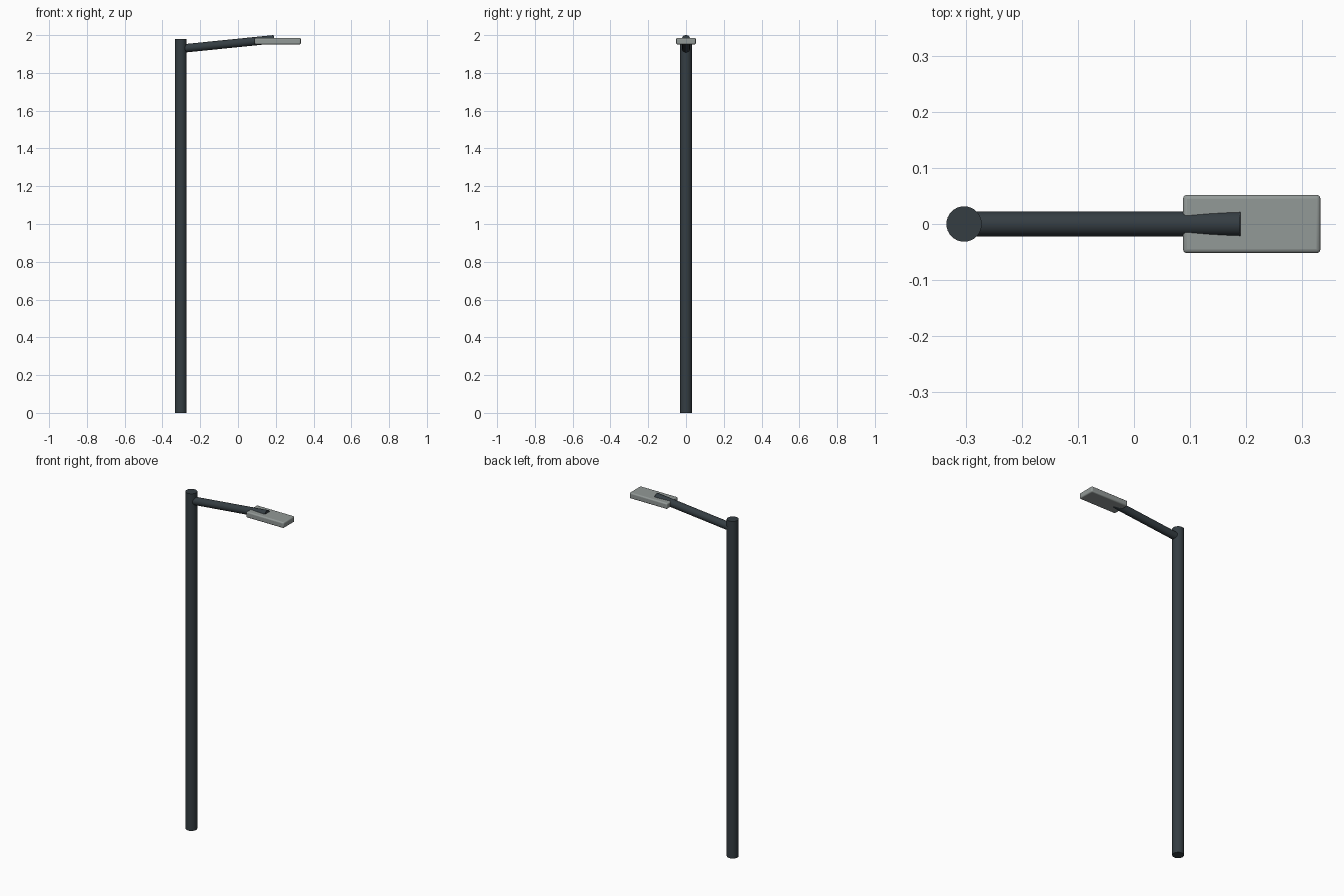
import bpy
from mathutils import Vector

if "Cube" in bpy.data.objects:
    bpy.data.objects.remove(bpy.data.objects["Cube"])


def material(name, color):
    m = bpy.data.materials.new(name)
    m.diffuse_color = color
    m.use_nodes = True
    m.node_tree.nodes["Principled BSDF"].inputs["Base Color"].default_value = m.diffuse_color
    return m


def rod(name, start, end, radius, mat):
    a, b = Vector(start), Vector(end)
    bpy.ops.mesh.primitive_cylinder_add(vertices=32, radius=radius, depth=(b - a).length,
                                        location=(a + b) / 2)
    ob = bpy.context.object
    ob.name = name
    ob.rotation_euler = (b - a).to_track_quat('Z', 'Y').to_euler()
    ob.data.materials.append(mat)
    bpy.ops.object.shade_smooth_by_angle()
    return ob


dark = material("dark_metal", (0.035, 0.047, 0.055, 1))
grey = material("grey_metal", (0.29, 0.32, 0.31, 1))

# Upright pole and slightly rising arm
rod("pole", (-0.303, 0, 0), (-0.303, 0, 1.98), 0.0315, dark)
rod("arm", (-0.303, 0, 1.928), (0.191, 0, 1.978), 0.0223, dark)

# Flat lamp head with softened edges
bpy.ops.mesh.primitive_cube_add(size=1, location=(0.21, 0, 1.968))
head = bpy.context.object
head.name = "lamp_head"
head.scale = (0.245, 0.104, 0.034)
bpy.ops.object.transform_apply(location=False, rotation=False, scale=True)
head.data.materials.append(grey)
bevel = head.modifiers.new("soft_edges", 'BEVEL')
bevel.width = 0.007
bevel.segments = 3
bpy.ops.object.shade_smooth_by_angle()
